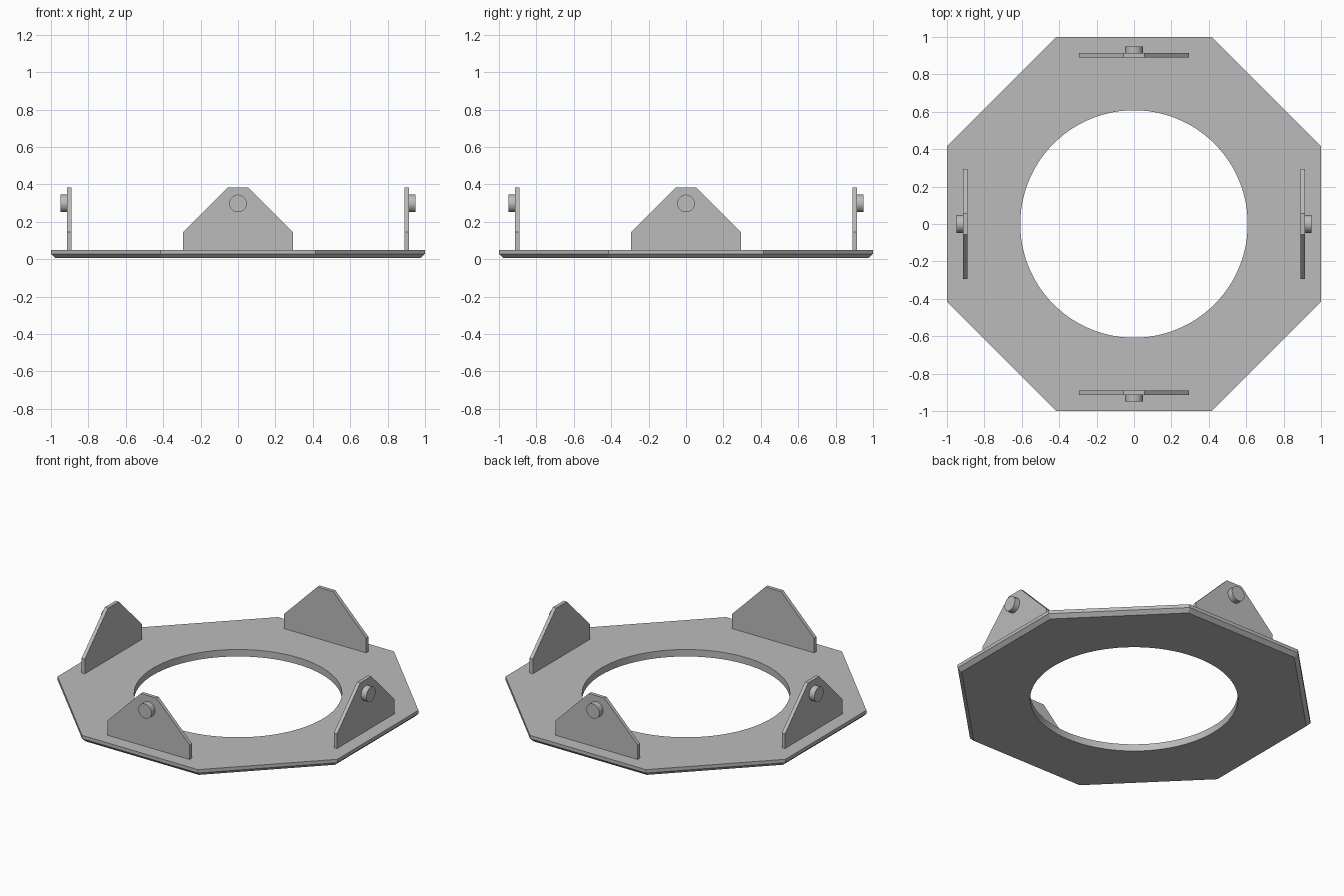
import bpy, bmesh, math
from mathutils import Matrix

cube = bpy.data.objects.get("Cube")
if cube:
    bpy.data.objects.remove(cube, do_unlink=True)

grey = bpy.data.materials.new("plain_grey")
grey.use_nodes = True
colour = (0.5, 0.5, 0.5, 1)
grey.diffuse_color = colour
grey.node_tree.nodes["Principled BSDF"].inputs["Base Color"].default_value = colour

SEGMENTS = 96
HOLE = 0.608
PLATE_TOP = 0.05


def finish(name, bm, smooth=False):
    bmesh.ops.recalc_face_normals(bm, faces=bm.faces)
    mesh = bpy.data.meshes.new(name)
    bm.to_mesh(mesh)
    bm.free()
    mesh.materials.append(grey)
    obj = bpy.data.objects.new(name, mesh)
    bpy.context.collection.objects.link(obj)
    if smooth:
        bpy.ops.object.select_all(action='DESELECT')
        obj.select_set(True)
        bpy.context.view_layer.objects.active = obj
        bpy.ops.object.shade_smooth_by_angle(angle=math.radians(30))
    return obj


def octagon_radius(angle, apothem):
    """Distance from the centre to the octagon's side at this angle."""
    side = math.pi / 4
    return apothem / math.cos(angle - side * round(angle / side))


# Octagonal base plate with a round opening and a bevelled lower rim
def make_plate():
    bm = bmesh.new()
    # apothem (None for the round opening) and height of each ring
    loops = [(None, PLATE_TOP), (1, PLATE_TOP), (1, 0.028), (0.977, 0.005), (None, 0.005)]
    rings = []
    for apothem, z in loops:
        ring = []
        for i in range(SEGMENTS):
            a = math.tau * i / SEGMENTS
            r = octagon_radius(a, apothem) if apothem else HOLE
            ring.append(bm.verts.new((r * math.cos(a), r * math.sin(a), z)))
        rings.append(ring)
    for k, ring in enumerate(rings):
        after = rings[(k + 1) % len(rings)]
        for i in range(SEGMENTS):
            j = (i + 1) % SEGMENTS
            bm.faces.new((ring[i], ring[j], after[j], after[i]))
    bmesh.ops.translate(bm, verts=bm.verts, vec=(0, 0, 0))
    finish("base_plate", bm, smooth=True)


# Upright bracket plate with sloped shoulders, extruded outward
def make_bracket(name, turn):
    half = [(0.293, PLATE_TOP), (0.293, 0.145), (0.056, 0.383)]
    outline = half + [(-x, z) for x, z in reversed(half)]
    bm = bmesh.new()
    face = bm.faces.new([bm.verts.new((x, -0.89, z)) for x, z in outline])
    out = bmesh.ops.extrude_face_region(bm, geom=[face])
    moved = [v for v in out["geom"] if isinstance(v, bmesh.types.BMVert)]
    bmesh.ops.translate(bm, verts=moved, vec=(0, -0.023, 0))
    bm.transform(turn)
    finish(name, bm)


# Short round pin on the bracket's outer face
def make_pin(name, turn):
    bm = bmesh.new()
    place = Matrix.Translation((0, -0.931, 0.298)) @ Matrix.Rotation(math.pi / 2, 4, 'X')
    bmesh.ops.create_cone(bm, cap_ends=True, segments=32, radius1=0.047,
                          radius2=0.047, depth=0.038, matrix=turn @ place)
    finish(name, bm, smooth=True)


make_plate()
for i, side in enumerate(("front", "left", "back", "right")):
    turn = Matrix.Rotation(i * math.pi / 2, 4, 'Z')
    make_bracket(side + "_bracket", turn)
    make_pin(side + "_pin", turn)
